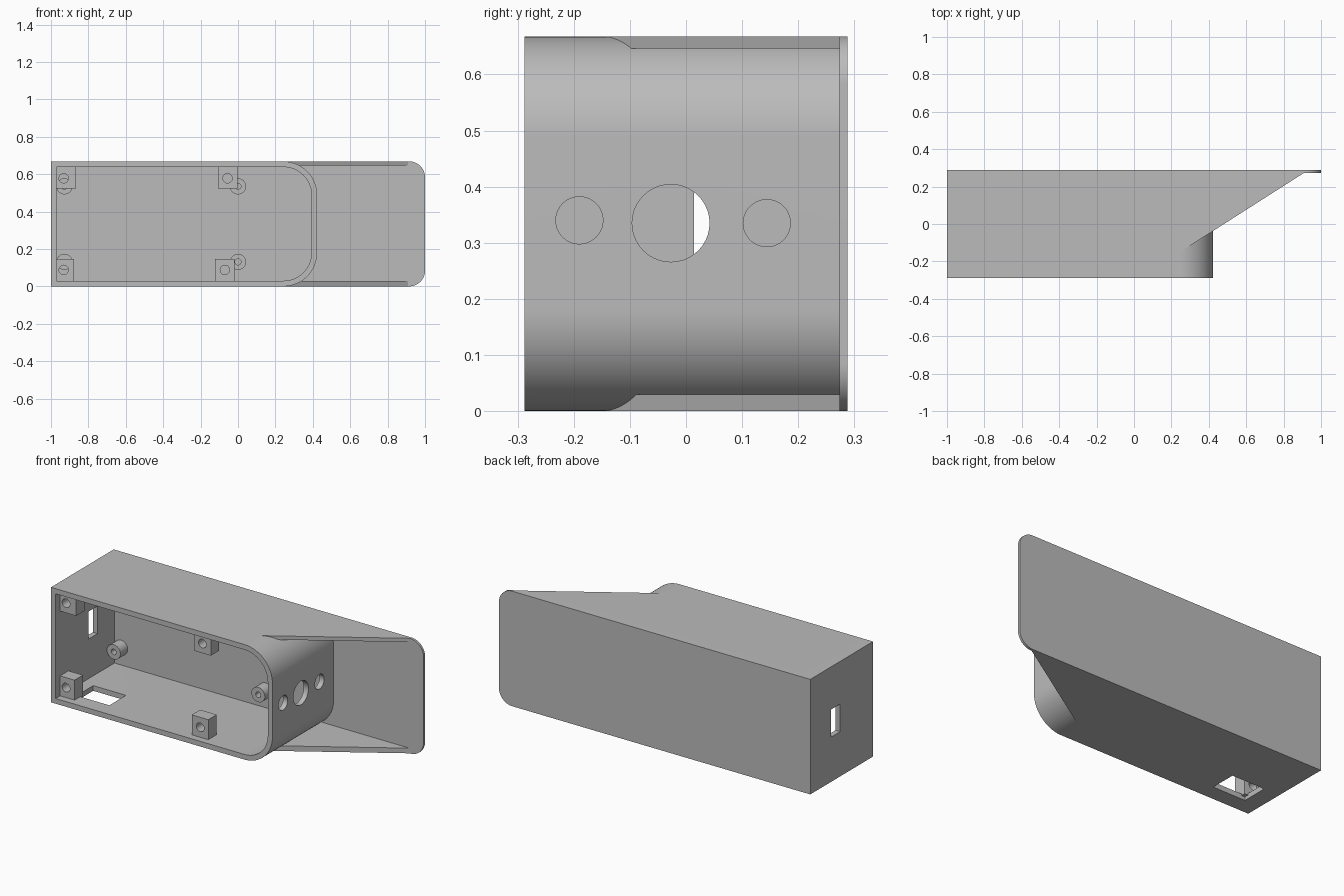
import bpy, bmesh, math

cube = bpy.data.objects.get("Cube")
if cube:
    bpy.data.objects.remove(cube, do_unlink=True)

H, D = 0.668, 0.288          # overall height, half depth
WALL, END_X, R = 0.03, 0.423, 0.18
BACK_IN = 0.252              # inner face of the back wall

grey = bpy.data.materials.new("plain grey")
grey.use_nodes = True
grey.diffuse_color = (0.5, 0.5, 0.5, 1)
grey.node_tree.nodes["Principled BSDF"].inputs["Base Color"].default_value = (0.5, 0.5, 0.5, 1)


def prism(name, pts, axis, lo, hi):
    """Extrude a 2D outline along the given axis."""
    place = {"x": lambda a, b, t: (t, a, b),
             "y": lambda a, b, t: (a, t, b),
             "z": lambda a, b, t: (a, b, t)}[axis]
    bm = bmesh.new()
    base = [bm.verts.new(place(a, b, lo)) for a, b in pts]
    top = [bm.verts.new(place(a, b, hi)) for a, b in pts]
    n = len(pts)
    bm.faces.new(base)
    bm.faces.new(top[::-1])
    for i in range(n):
        j = (i + 1) % n
        bm.faces.new((base[i], top[i], top[j], base[j]))
    bmesh.ops.recalc_face_normals(bm, faces=bm.faces)
    mesh = bpy.data.meshes.new(name)
    bm.to_mesh(mesh)
    bm.free()
    mesh.materials.append(grey)
    obj = bpy.data.objects.new(name, mesh)
    bpy.context.collection.objects.link(obj)
    return obj


def rect(a0, a1, b0, b1):
    return [(a0, b0), (a1, b0), (a1, b1), (a0, b1)]


def circle(a, b, r, n=40):
    return [(a + r * math.cos(2 * math.pi * i / n),
             b + r * math.sin(2 * math.pi * i / n)) for i in range(n)]


def rounded_right(x0, x1, z0, z1, r, n=24):
    """Rectangle whose two corners on the +x side are rounded."""
    pts = [(x0, z1), (x0, z0)]
    for cz, start in ((z0 + r, -90), (z1 - r, 0)):
        for i in range(n + 1):
            t = math.radians(start + 90 * i / n)
            pts.append((x1 - r + r * math.cos(t), cz + r * math.sin(t)))
    return pts


def select(obj):
    bpy.ops.object.select_all(action="DESELECT")
    obj.select_set(True)
    bpy.context.view_layer.objects.active = obj


def combine(obj, other, operation):
    """Boolean with another solid, which is then discarded."""
    select(obj)
    mod = obj.modifiers.new("boolean", "BOOLEAN")
    mod.operation, mod.object, mod.solver = operation, other, "EXACT"
    bpy.ops.object.modifier_apply(modifier=mod.name)
    bpy.data.objects.remove(other, do_unlink=True)


def smooth(obj):
    select(obj)
    bpy.ops.object.shade_smooth_by_angle(angle=math.radians(30))


# Housing with rounded end, long back plate and two sloping gussets
housing = prism("housing", rounded_right(-1, END_X, 0, H, R), "y", -D, 0.28)
slope = [(END_X - R, -0.152), (0.91, 0.274), (0.91, 0.28), (END_X - R, 0.28)]
for z0, z1 in ((0, 0.03), (H - 0.022, H)):
    combine(housing, prism("gusset", slope, "z", z0, z1), "UNION")
plate = prism("back_plate", rounded_right(-1, 1, 0, H, 0.085), "y", 0.274, D)
combine(housing, plate, "UNION")

# Cavity open to the front
cavity = rounded_right(-1 + WALL, END_X - WALL, WALL, H - WALL, R - WALL)
combine(housing, prism("cavity", cavity, "y", -D - 0.1, BACK_IN), "DIFFERENCE")

# Round holes in the right end
for y, z, r in ((-0.19, 0.34, 0.042), (-0.027, 0.335, 0.069), (0.144, 0.335, 0.042)):
    combine(housing, prism("end_hole", circle(y, z, r), "x", 0.3, 0.5), "DIFFERENCE")

# Slots in the left end and the floor
combine(housing, prism("end_slot", rect(0.014, 0.096, 0.26, 0.42), "x", -1.1, -0.9), "DIFFERENCE")
combine(housing, prism("floor_slot", rect(-0.9, -0.69, -0.195, -0.043), "z", -0.1, 0.1), "DIFFERENCE")
smooth(housing)

# Screw blocks near the front opening: outline, then hole centre
blocks = (
    ("lower_left_block", rect(-0.98, -0.877, 0.02, 0.146), (-0.932, 0.088)),
    ("upper_left_block", rect(-0.98, -0.867, 0.522, 0.65), (-0.932, 0.578)),
    ("lower_middle_block", rect(-0.124, -0.018, 0.02, 0.146), (-0.07, 0.088)),
    ("upper_middle_block", rect(-0.108, -0.002, 0.522, 0.65), (-0.056, 0.578)),
)
for name, outline, centre in blocks:
    block = prism(name, outline, "y", -0.247, -0.17)
    combine(block, prism("screw_hole", circle(*centre, 0.025), "y", -0.3, -0.1), "DIFFERENCE")
    smooth(block)

# Round standoffs on the back wall
for side, x in (("left", -0.928), ("middle", 0)):
    for level, z in (("lower", 0.131), ("upper", 0.535)):
        post = prism(f"{level}_{side}_standoff", circle(x, z, 0.043), "y", 0.185, BACK_IN + 0.01)
        combine(post, prism("post_hole", circle(x, z, 0.016), "y", 0.1, BACK_IN), "DIFFERENCE")
        smooth(post)
